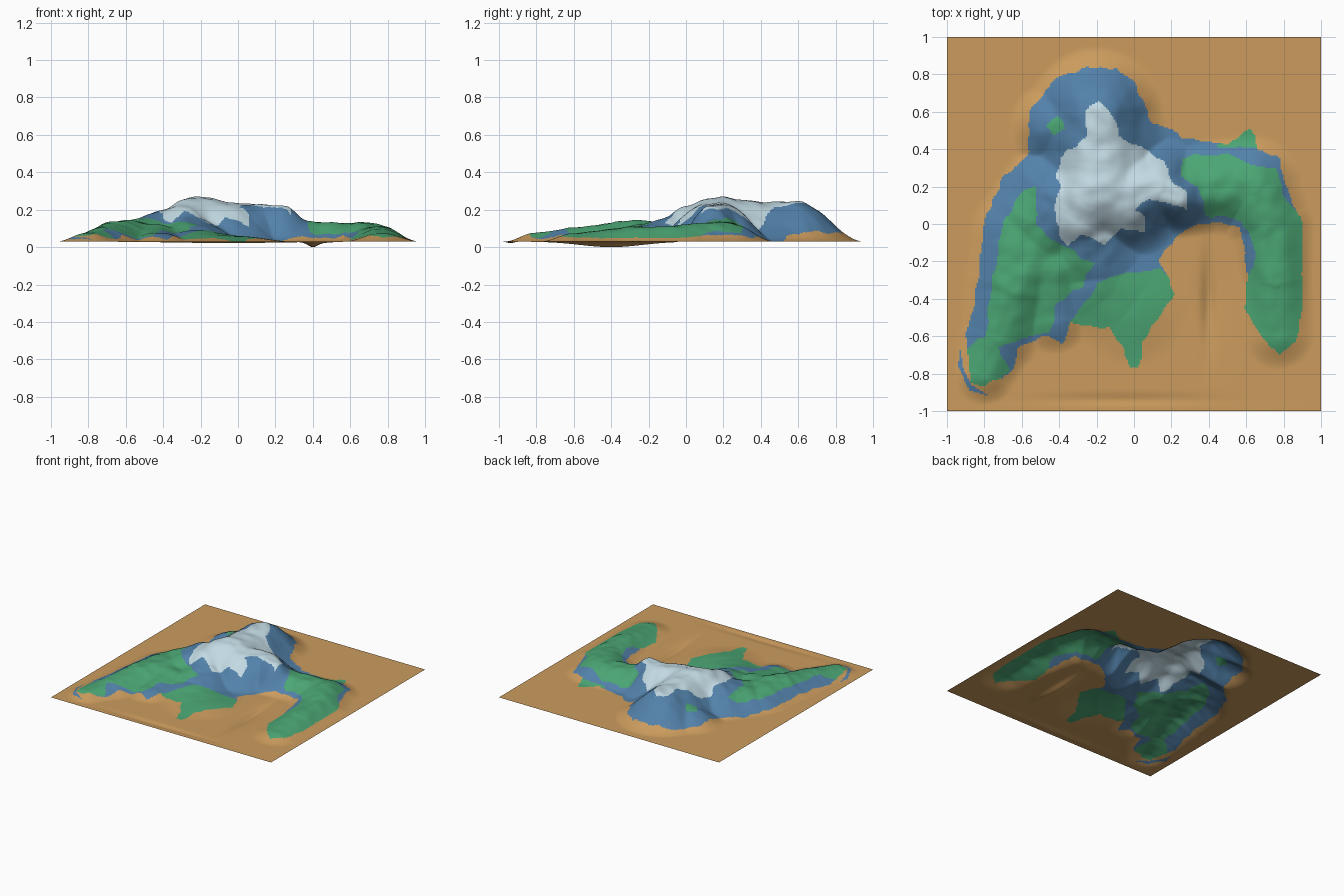
import bpy, bmesh, math
from mathutils import Vector, noise

N = 240          # grid cells per side
BASE = 0.03      # level of the surrounding plain

# Ridge lines: (x, y, height above plain, foot radius)
RIDGES = [
    # west arm
    [(-0.80, -0.80, .045, .17), (-0.72, -0.60, .070, .22), (-0.64, -0.33, .112, .27),
     (-0.56, -0.08, .112, .33), (-0.40, 0.10, .165, .36)],
    # summit plateau and north spur
    [(-0.30, 0.02, .190, .27), (-0.22, 0.16, .215, .36), (-0.18, 0.32, .212, .40),
     (-0.20, 0.58, .210, .37)],
    [(-0.22, 0.16, .215, .36), (-0.04, 0.14, .208, .34), (0.12, 0.20, .200, .28), (0.24, 0.14, .182, .21)],
    # northwest shoulder
    [(-0.24, 0.45, .160, .30), (-0.42, 0.52, .095, .25)],
    # east arm
    [(0.24, 0.16, .150, .24), (0.42, 0.20, .100, .26), (0.63, 0.20, .104, .28),
     (0.73, 0.00, .088, .24), (0.76, -0.30, .080, .20), (0.77, -0.58, .045, .20)],
    # low southern apron
    [(-0.25, -0.10, .130, .30), (-0.22, -0.30, .060, .32), (-0.02, -0.45, .028, .32)],
    [(-0.45, -0.25, .085, .25), (-0.43, -0.50, .050, .20)],
]

# Colour region outlines seen from above
LAND = [(-.88, -.85), (-.80, -.87), (-.66, -.78), (-.61, -.66), (-.48, -.60), (-.38, -.64), (-.33, -.53),
        (-.12, -.55), (-.02, -.78), (.03, -.77), (.05, -.62), (.22, -.36), (.13, -.20), (.28, -.02),
        (.42, .01), (.56, -.02), (.60, -.15), (.60, -.45), (.68, -.60), (.77, -.70), (.86, -.63),
        (.90, -.50), (.90, 0), (.80, .25), (.77, .36), (.66, .40), (.62, .51), (.50, .43), (.25, .46),
        (.20, .52), (.10, .53), (0, .75), (-.10, .83), (-.25, .84), (-.42, .78), (-.56, .60),
        (-.56, .38), (-.70, .25), (-.80, 0), (-.85, -.40), (-.90, -.65)]
SCREE_ARC = [(-.93, -.67), (-.91, -.78), (-.87, -.86), (-.77, -.92), (-.88, -.89), (-.94, -.76)]
GREENS = [
    [(-.90, -.85), (-.80, -.90), (-.68, -.78), (-.72, -.66), (-.62, -.62), (-.45, -.58), (-.42, -.42),
     (-.28, -.34), (-.22, -.22), (-.38, -.12), (-.52, -.02), (-.52, .21), (-.59, .17), (-.70, .02),
     (-.75, -.30), (-.80, -.60), (-.90, -.66)],
    [(-.34, -.54), (-.12, -.57), (-.02, -.82), (.04, -.80), (.07, -.62), (.24, -.36), (.14, -.24),
     (-.08, -.27), (-.20, -.32), (-.27, -.44)],
    [(.25, .36), (.25, .25), (.33, .20), (.38, .05), (.57, .02), (.65, -.15), (.64, -.24), (.58, -.28),
     (.58, -.5), (.77, -.74), (.92, -.60), (.92, 0), (.80, .15), (.77, .30), (.60, .32), (.50, .38)],
    [(.44, .42), (.62, .55), (.67, .40)],
    [(-.42, .46), (-.37, .51), (-.41, .57), (-.47, .53)],
]
SNOW = [(-.40, -.05), (-.36, -.12), (-.28, -.06), (-.15, -.10), (-.08, -.03), (.06, -.05), (.07, .04),
        (0, .08), (.08, .13), (.28, .08), (.29, .17), (.20, .21), (.18, .30), (.10, .38), (0, .43),
        (-.08, .47), (-.10, .58), (-.20, .66), (-.26, .60), (-.25, .47), (-.37, .38), (-.42, .25),
        (-.38, .20), (-.43, .10)]


def smooth(t):
    t = min(1.0, max(0.0, t))
    return t * t * (3 - 2 * t)


def segment_height(x, y, a, b):
    """Height of one ridge piece with a slightly flat crest."""
    dx, dy = b[0] - a[0], b[1] - a[1]
    t = ((x - a[0]) * dx + (y - a[1]) * dy) / (dx * dx + dy * dy)
    t = min(1.0, max(0.0, t))
    d = math.hypot(x - a[0] - t * dx, y - a[1] - t * dy)
    h, r = a[2] + t * (b[2] - a[2]), a[3] + t * (b[3] - a[3])
    return h * (1 - smooth((d / r - 0.08) / 0.92))


def dip(x, y, cx, cy, sx, sy, depth):
    return depth * math.exp(-((x - cx) / sx) ** 2 - ((y - cy) / sy) ** 2)


def height(x, y):
    total = 0.0
    for ridge in RIDGES:
        best = max(segment_height(x, y, a, b) for a, b in zip(ridge, ridge[1:]))
        total += best ** 8
    h = total ** 0.125
    # eroded gullies, fading out on the plain
    p = Vector((x, y, 0.3))
    rough = noise.noise(p * 6) * 0.6 + noise.noise(p * 13) * 0.35
    h += 0.022 * rough * smooth(h / 0.12)
    # dry channels and a shallow basin in the southern plain
    h -= dip(x, y, 0.40, -0.40, 0.035, 0.24, 0.022)
    h -= dip(x, y, 0.42, -0.40, 0.10, 0.22, 0.008)
    h -= dip(x, y, -0.05, -0.94, 0.42, 0.03, 0.008)
    edge = smooth((1 - max(abs(x), abs(y))) / 0.05)
    return BASE + h * edge


def inside(x, y, poly):
    hit = False
    for (ax, ay), (bx, by) in zip(poly, poly[1:] + poly[:1]):
        if (ay > y) != (by > y) and x < (bx - ax) * (y - ay) / (by - ay) + ax:
            hit = not hit
    return hit


def region(x, y):
    """0 sand, 1 green, 2 blue rock, 3 snow."""
    if inside(x, y, SCREE_ARC):
        return 2
    p = Vector((x * 14, y * 14, 1.7))
    x += 0.018 * noise.noise(p)
    y += 0.018 * noise.noise(p + Vector((0, 0, 9)))
    if not inside(x, y, LAND):
        return 0
    if inside(x, y, SNOW):
        return 3
    return 1 if any(inside(x, y, g) for g in GREENS) else 2


# Terrain sheet
bm = bmesh.new()
bmesh.ops.create_grid(bm, x_segments=N, y_segments=N, size=1.0)
for v in bm.verts:
    v.co.z = height(v.co.x, v.co.y)
low = min(v.co.z for v in bm.verts)
for v in bm.verts:
    v.co.z -= low
for f in bm.faces:
    c = f.calc_center_median()
    f.material_index = region(c.x, c.y)
    f.smooth = True
mesh = bpy.data.meshes.new("mountain_terrain")
bm.to_mesh(mesh)
bm.free()

# Flat colours
for name, col in (("sand", (0.60, 0.33, 0.11)), ("grass_green", (0.070, 0.38, 0.175)),
                  ("rock_blue", (0.085, 0.22, 0.40)), ("snow", (0.54, 0.70, 0.77))):
    mat = bpy.data.materials.new(name)
    mat.diffuse_color = (*col, 1)
    mesh.materials.append(mat)

terrain = bpy.data.objects.new("mountain_terrain", mesh)
bpy.context.collection.objects.link(terrain)
